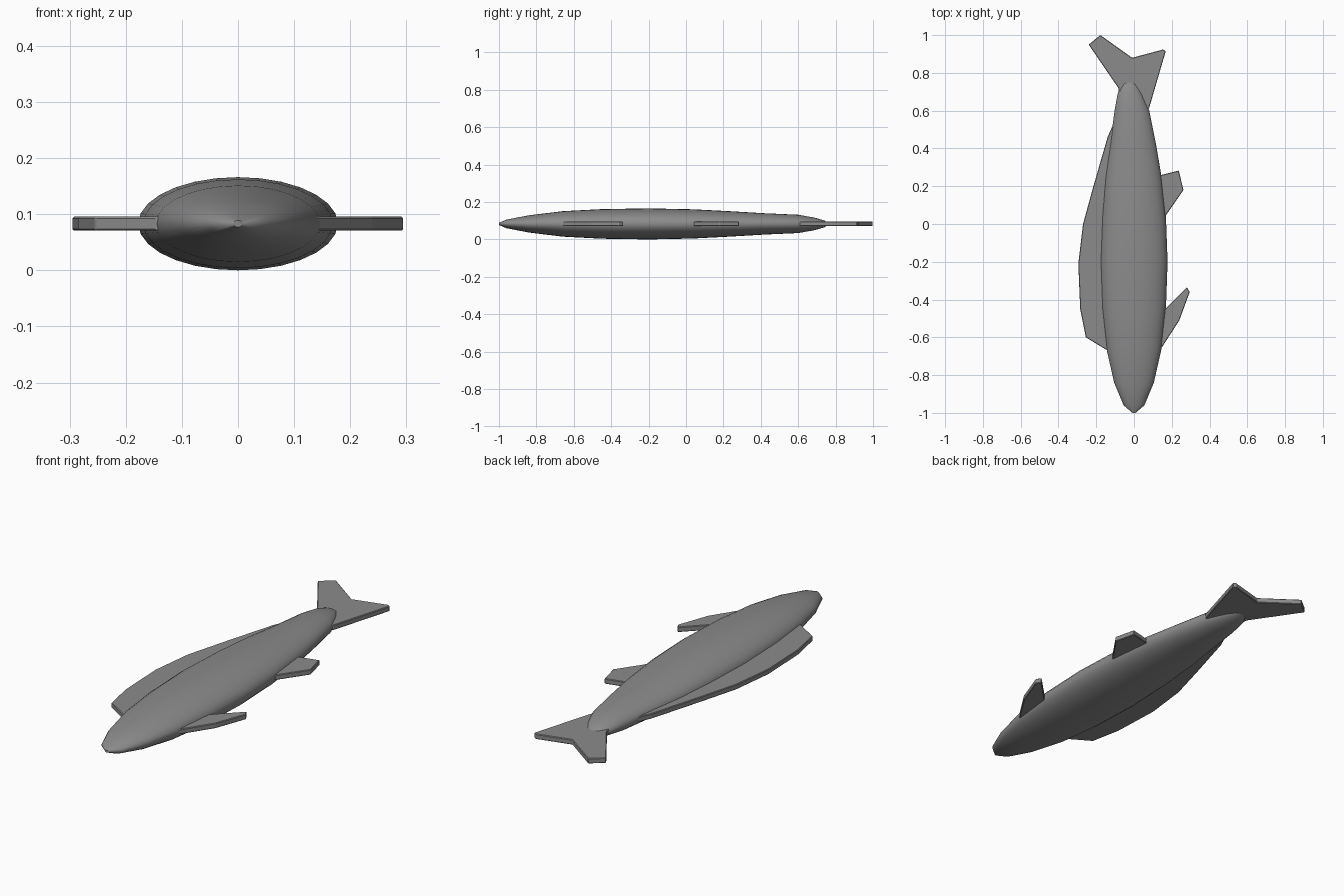
import bpy, bmesh
from math import cos, sin, pi

if "Cube" in bpy.data.objects:
    bpy.data.objects.remove(bpy.data.objects["Cube"])

ZC = 0.083  # mid-plane height of the fish lying on its side

# Dark grey skin
skin = bpy.data.materials.new("dark_grey")
skin.diffuse_color = (0.26, 0.26, 0.26, 1)
skin.use_nodes = True
skin.node_tree.nodes["Principled BSDF"].inputs["Base Color"].default_value = skin.diffuse_color


def make_object(name, bm):
    bmesh.ops.recalc_face_normals(bm, faces=bm.faces)
    mesh = bpy.data.meshes.new(name)
    bm.to_mesh(mesh)
    bm.free()
    mesh.materials.append(skin)
    obj = bpy.data.objects.new(name, mesh)
    bpy.context.collection.objects.link(obj)
    return obj


def loft_body(name, stations, sides=28):
    # stations: y, centre x, half width, half thickness
    bm = bmesh.new()
    rings = []
    for y, cx, w, h in stations:
        rings.append([bm.verts.new((cx + w * cos(2 * pi * i / sides), y,
                                    ZC + h * sin(2 * pi * i / sides)))
                      for i in range(sides)])
    for a, b in zip(rings, rings[1:]):
        for i in range(sides):
            j = (i + 1) % sides
            bm.faces.new((a[i], a[j], b[j], b[i]))
    bm.faces.new(rings[0])
    bm.faces.new(rings[-1])
    obj = make_object(name, bm)
    bpy.context.view_layer.objects.active = obj
    obj.select_set(True)
    bpy.ops.object.shade_smooth_by_angle(angle=0.9)
    obj.select_set(False)
    return obj


def fin(name, outline, thickness=0.025):
    # flat plate from a top-view outline, with slightly softened edges
    bm = bmesh.new()
    face = bm.faces.new([bm.verts.new((x, y, ZC - thickness / 2)) for x, y in outline])
    ext = bmesh.ops.extrude_face_region(bm, geom=[face])
    top = [v for v in ext["geom"] if isinstance(v, bmesh.types.BMVert)]
    bmesh.ops.translate(bm, verts=top, vec=(0, 0, thickness))
    obj = make_object(name, bm)
    bev = obj.modifiers.new("soft_edge", "BEVEL")
    bev.width = 0.003
    bev.segments = 1
    return obj


# Body
loft_body("body", [
    (-1.0, 0, 0.008, 0.006), (-0.96, 0, 0.055, 0.023), (-0.84, 0, 0.105, 0.046),
    (-0.66, 0, 0.146, 0.068), (-0.45, 0, 0.169, 0.079), (-0.2, 0, 0.178, 0.083),
    (0.04, 0, 0.169, 0.078), (0.25, -0.003, 0.149, 0.067), (0.42, -0.005, 0.122, 0.057),
    (0.6, -0.011, 0.092, 0.049), (0.69, -0.022, 0.065, 0.033),
    (0.74, -0.024, 0.040, 0.018), (0.76, -0.024, 0.012, 0.006)])

# Tail fin
fin("tail_fin", [(0.0, 0.60), (0.079, 0.61), (0.168, 0.915), (0.155, 0.924),
                 (-0.01, 0.88), (-0.178, 1.0), (-0.24, 0.95), (-0.083, 0.72), (-0.07, 0.62)])

# Long dorsal fin
fin("dorsal_fin", [(-0.09, -0.64), (-0.145, -0.667), (-0.255, -0.6), (-0.285, -0.45),
                   (-0.295, -0.21), (-0.27, 0.0), (-0.215, 0.2), (-0.14, 0.46),
                   (-0.105, 0.54), (-0.06, 0.54)])

# Belly fins
fin("pectoral_fin", [(0.08, -0.66), (0.14, -0.665), (0.24, -0.51), (0.295, -0.36),
                     (0.28, -0.335), (0.165, -0.45), (0.08, -0.5)])
fin("anal_fin", [(0.08, 0.24), (0.145, 0.26), (0.237, 0.283), (0.262, 0.18),
                 (0.165, 0.04), (0.08, 0.04)])
